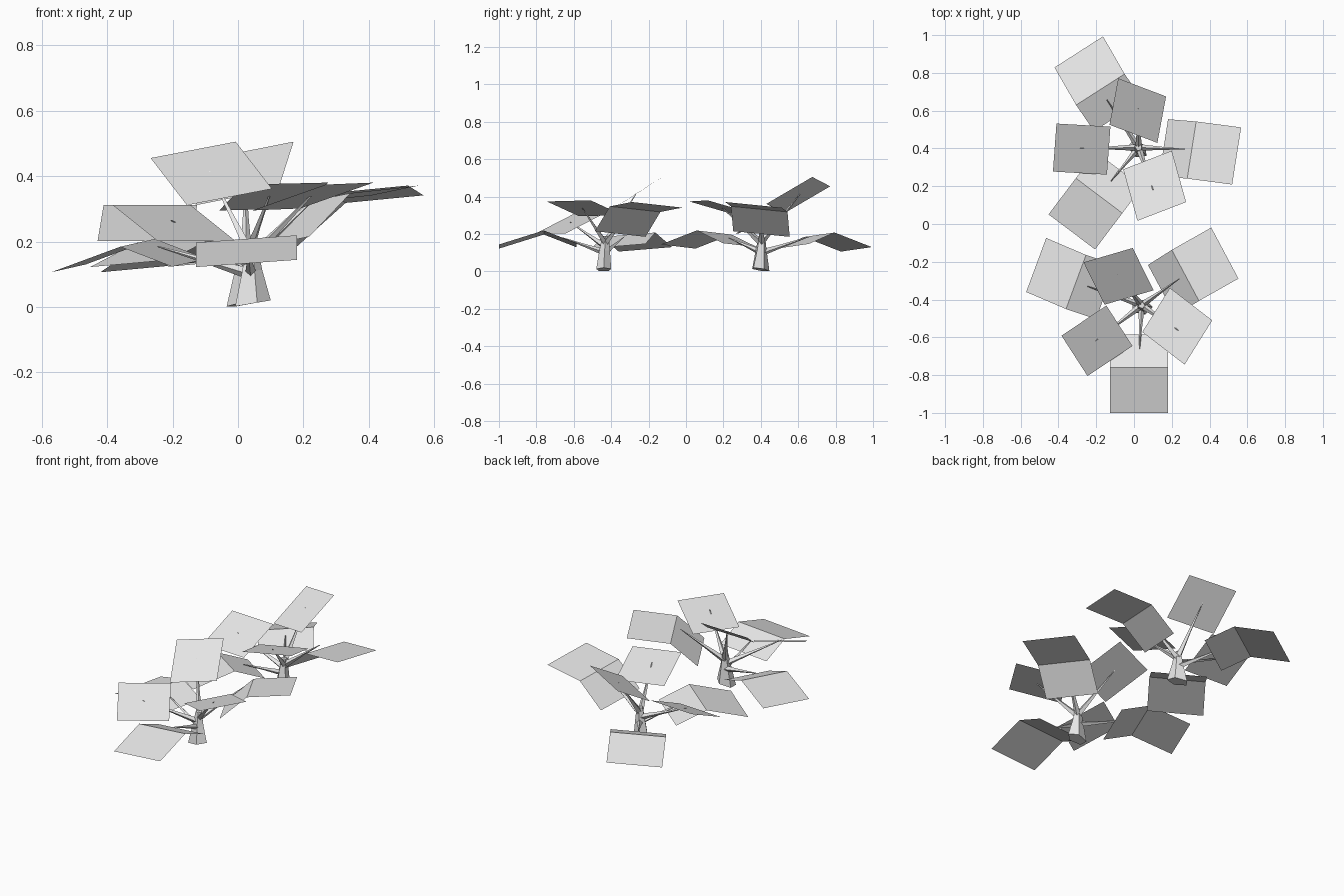
import bpy
from math import radians, sin, cos, pi
from mathutils import Vector, Matrix

if "Cube" in bpy.data.objects:
    bpy.data.objects.remove(bpy.data.objects["Cube"], do_unlink=True)

grey = bpy.data.materials.new("plain_grey")
grey.use_nodes = True
grey.diffuse_color = (0.8, 0.8, 0.8, 1)
grey.node_tree.nodes["Principled BSDF"].inputs["Base Color"].default_value = (0.8, 0.8, 0.8, 1)


def make_mesh(name, verts, faces):
    mesh = bpy.data.meshes.new(name)
    mesh.from_pydata([tuple(v) for v in verts], [], faces)
    mesh.materials.append(grey)
    mesh.update()
    return mesh


def loft(name, rings, cap_end=True):
    """Skin a list of equally sized point rings."""
    n = len(rings[0])
    verts = [p for ring in rings for p in ring]
    faces = [tuple(range(n))[::-1]]
    for r in range(len(rings) - 1):
        for i in range(n):
            j = (i + 1) % n
            faces.append((r * n + i, r * n + j, (r + 1) * n + j, (r + 1) * n + i))
    if cap_end:
        faces.append(tuple(range(len(verts) - n, len(verts))))
    return make_mesh(name, verts, faces)


def trunk():
    # Tapered five-sided stem with a slightly slanted foot
    def ring(rx, ry, y, z, slant):
        pts = []
        for i in range(5):
            a = 2 * pi * i / 5
            x = rx * cos(a)
            pts.append(Vector((x, y + ry * sin(a), z + slant * x)))
        return pts
    return loft("trunk", [ring(.06, .042, -.01, .01, .17),
                          ring(.034, .03, -.005, .11, .1),
                          ring(.018, .018, 0, .19, 0)])


def branch(name, base_z, tip):
    # Thin spike that tapers almost to a point
    base, tip = Vector((0, 0, base_z)), Vector(tip)
    turn = (tip - base).to_track_quat("Z", "Y")
    rings = []
    for t, r in ((0, .018), (.45, .009), (1, .002)):
        c = base.lerp(tip, t)
        rings.append([c + turn @ Vector((r * cos(a), r * sin(a), 0))
                      for a in (0, pi / 2, pi, 3 * pi / 2)])
    return loft(name, rings)


def leaf(name, half_width, spine):
    # Square card, folded at each inner spine point
    w = Vector(half_width)
    verts = [Vector(p) + s * w for p in spine for s in (-1, 1)]
    faces = [(2 * i, 2 * i + 1, 2 * i + 3, 2 * i + 2) for i in range(len(spine) - 1)]
    mesh = make_mesh(name, verts, faces)
    # Keep the upper side facing up
    if mesh.polygons[0].normal.z < 0:
        mesh.flip_normals()
    return mesh


# name, leaf half width, leaf spine from outside in, branch start height, branch tip
parts = [
    ("low_front", (.154, 0, .011),
     [(-.014, -.57, .133), (-.014, -.33, .208), (-.014, -.155, .14)], .1, (-.01, -.23, .18)),
    ("high_left", (.072, -.135, .015),
     [(.441, .276, .356), (.232, .158, .333), (.106, .078, .2)], .15, (.2, .14, .337)),
    ("low_right", (.053, .143, .012),
     [(-.558, .213, .118), (-.347, .123, .196), (-.188, .07, .135)], .1, (-.286, .1, .185)),
    ("upright_back", (.13, .038, .025),
     [(-.177, .265, .48), (-.066, .041, .336)], .16, (-.127, .163, .415)),
    ("middle_right", (.069, -.107, -.055),
     [(-.355, -.268, .257), (-.117, -.109, .257)], .13, (-.244, -.19, .265)),
    ("high_front", (.073, .117, .003),
     [(.301, -.197, .377), (.077, -.025, .298)], .15, (.195, -.133, .352)),
]

meshes = [trunk()]
for name, width, spine, base_z, tip in parts:
    meshes.append(leaf(name + "_leaf", width, spine))
    meshes.append(branch(name + "_branch", base_z, tip))

# Two copies of the same plant, the rear one turned
for label, place, angle in (("front_plant", (.04, -.43, 0), 0),
                            ("back_plant", (.025, .405, 0), -37)):
    for mesh in meshes:
        obj = bpy.data.objects.new(label + "_" + mesh.name, mesh)
        obj.matrix_world = Matrix.Translation(place) @ Matrix.Rotation(radians(angle), 4, "Z")
        bpy.context.collection.objects.link(obj)
